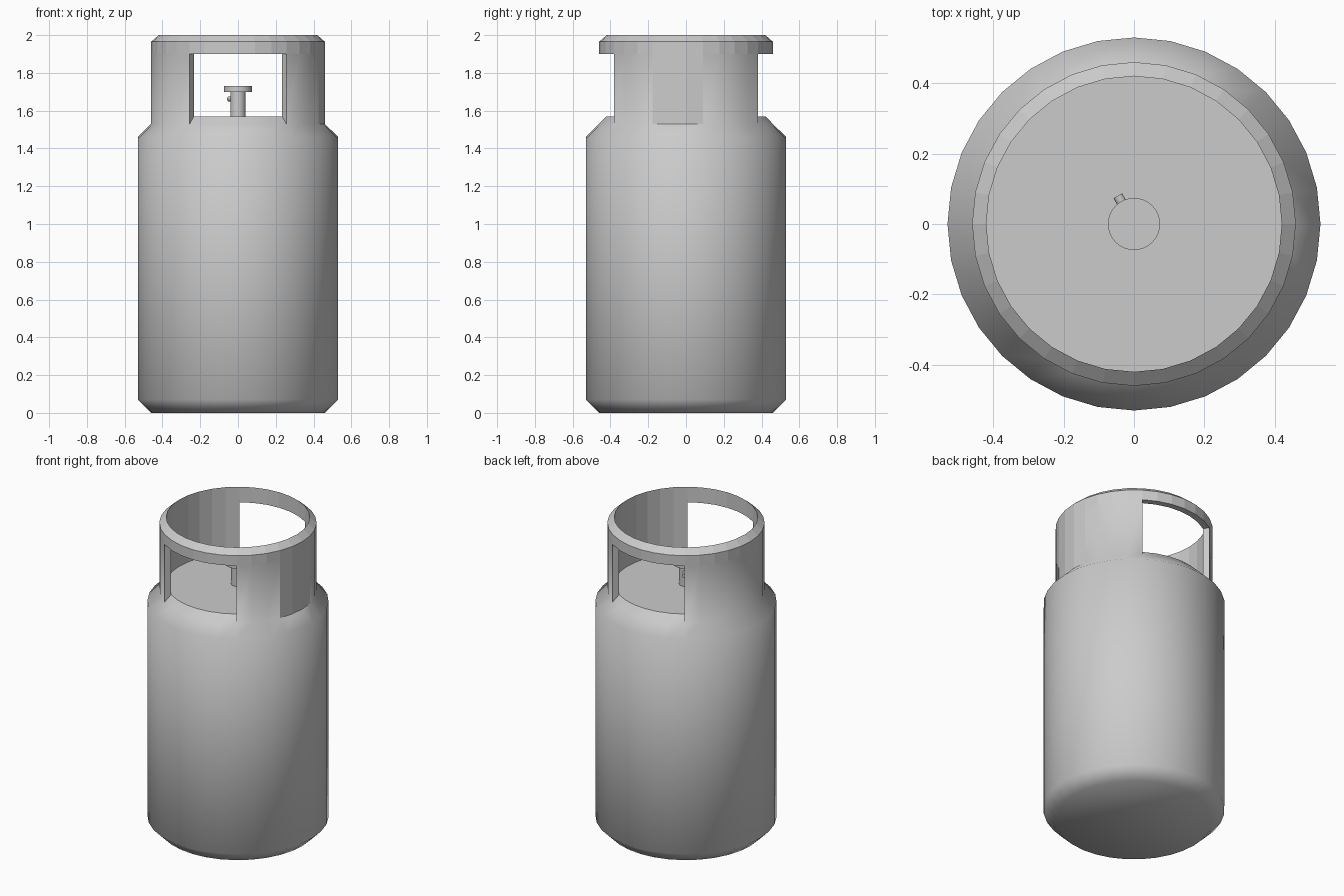
import bpy
import bmesh
from math import sin, cos, tau, radians
from mathutils import Matrix, Vector

cube = bpy.data.objects.get("Cube")
if cube:
    bpy.data.objects.remove(cube, do_unlink=True)

SIDES = 32

# Single painted-steel colour
GREY = (0.6, 0.6, 0.6, 1.0)
steel = bpy.data.materials.new("grey_steel")
steel.diffuse_color = GREY
steel.use_nodes = True
steel.node_tree.nodes["Principled BSDF"].inputs["Base Color"].default_value = GREY


def finish(bm, name):
    bmesh.ops.recalc_face_normals(bm, faces=bm.faces[:])
    mesh = bpy.data.meshes.new(name)
    bm.to_mesh(mesh)
    bm.free()
    mesh.materials.append(steel)
    obj = bpy.data.objects.new(name, mesh)
    bpy.context.collection.objects.link(obj)
    return obj


def cylinder(name, radius, start, end, sides=SIDES):
    """Smooth-sided capped cylinder between two points."""
    start, end = Vector(start), Vector(end)
    axis = end - start
    turn = axis.to_track_quat("Z", "Y").to_matrix().to_4x4()
    bm = bmesh.new()
    bmesh.ops.create_cone(bm, cap_ends=True, segments=sides, radius1=radius, radius2=radius,
                          depth=axis.length, matrix=Matrix.Translation((start + end) / 2) @ turn)
    for f in bm.faces:
        f.smooth = len(f.verts) == 4
    for e in bm.edges:
        e.smooth = e.calc_face_angle(0) < radians(50)
    return finish(bm, name)


# Tank with its guard collar: one turned shell with two openings
bm = bmesh.new()


def ring(radius, z):
    return [bm.verts.new((radius * cos(tau * i / SIDES), radius * sin(tau * i / SIDES), z))
            for i in range(SIDES)]


base = ring(0.46, 0)
belly_low = ring(0.53, 0.07)
belly_high = ring(0.53, 1.46)
shoulder = ring(0.46, 1.53)
deck = ring(0.42, 1.57)
lintel_out = ring(0.46, 1.90)
lintel_in = ring(0.42, 1.90)
rim_out = ring(0.46, 1.965)
rim_top = ring(0.42, 2.0)


def is_window(i):
    return 5 <= i % 16 <= 10


def strip(a, b, i, smooth):
    j = (i + 1) % SIDES
    bm.faces.new((a[i], a[j], b[j], b[i])).smooth = smooth


for i in range(SIDES):
    # Tank wall, bottom chamfer and shoulder
    strip(base, belly_low, i, True)
    strip(belly_low, belly_high, i, True)
    strip(belly_high, shoulder, i, True)
    # Collar rim
    strip(lintel_out, rim_out, i, False)
    strip(rim_out, rim_top, i, False)
    strip(rim_top, lintel_in, i, False)
    if is_window(i):
        strip(shoulder, deck, i, True)
        strip(lintel_out, lintel_in, i, False)
    else:
        # Collar wall, with a flat-faced patch on the left side
        strip(shoulder, lintel_out, i, i not in (30, 31, 0))
        strip(lintel_in, deck, i, False)
    # Upright edges of the openings
    if is_window(i) != is_window(i - 1):
        bm.faces.new((shoulder[i], lintel_out[i], lintel_in[i], deck[i]))

bm.faces.new(base).smooth = True
bm.faces.new(deck)

bm.normal_update()
for e in bm.edges:
    if not all(f.smooth for f in e.link_faces):
        e.smooth = False
finish(bm, "tank_and_collar")

# Valve
cylinder("valve_stem", 0.04, (0, 0, 1.57), (0, 0, 1.71))
cylinder("valve_handwheel", 0.074, (0, 0, 1.70), (0, 0, 1.73))
cylinder("valve_outlet", 0.014, (-0.015, 0.026, 1.662), (-0.046, 0.08, 1.662), 16)
